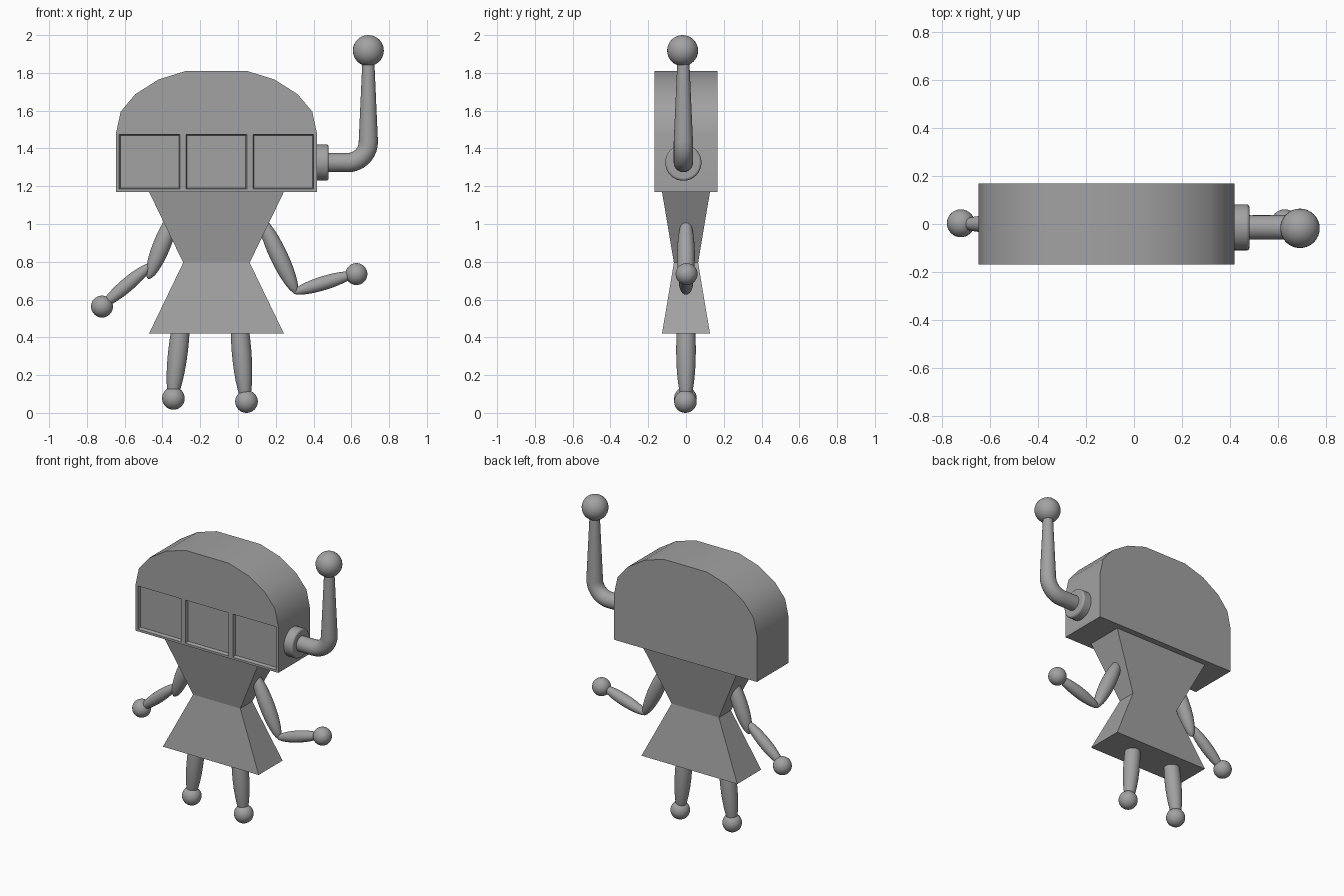
import bpy, bmesh, math
from mathutils import Vector

cube = bpy.data.objects.get("Cube")
if cube:
    bpy.data.objects.remove(cube, do_unlink=True)

gray = bpy.data.materials.new("plain gray")
gray.use_nodes = True
gray.diffuse_color = (0.36, 0.36, 0.36, 1)
gray.node_tree.nodes["Principled BSDF"].inputs["Base Color"].default_value = gray.diffuse_color

CX = -0.114  # centre line of the head and body


def finish(obj, smooth=None):
    obj.data.materials.append(gray)
    bpy.ops.object.select_all(action='DESELECT')
    obj.select_set(True)
    bpy.context.view_layer.objects.active = obj
    if smooth:
        bpy.ops.object.shade_smooth_by_angle(angle=math.radians(smooth))
    return obj


def loft(name, rings, smooth=None):
    """Closed solid skinned over rings with equal point counts."""
    bm = bmesh.new()
    rows = [[bm.verts.new(p) for p in ring] for ring in rings]
    n = len(rows[0])
    for a, b in zip(rows, rows[1:]):
        for i in range(n):
            bm.faces.new((a[i], a[(i + 1) % n], b[(i + 1) % n], b[i]))
    bm.faces.new(rows[0])
    bm.faces.new(rows[-1])
    bmesh.ops.recalc_face_normals(bm, faces=bm.faces)
    mesh = bpy.data.meshes.new(name)
    bm.to_mesh(mesh)
    bm.free()
    obj = bpy.data.objects.new(name, mesh)
    bpy.context.collection.objects.link(obj)
    return finish(obj, smooth)


def ball(name, pos, r):
    bpy.ops.mesh.primitive_uv_sphere_add(segments=32, ring_count=16, radius=r, location=pos)
    obj = bpy.context.object
    obj.name = name
    return finish(obj, 60)


def limb(name, start, end, r):
    """Long ellipsoid between two (x, z) points."""
    a, b = Vector((start[0], 0, start[1])), Vector((end[0], 0, end[1]))
    obj = ball(name, (a + b) / 2, 1)
    obj.scale = (r, r, (b - a).length / 2)
    obj.rotation_euler = (b - a).to_track_quat('Z', 'Y').to_euler()
    return obj


def rect_xz(cx, cz, w, h, y):
    return [(cx + sx * w, y, cz + sz * h) for sx, sz in ((-1, -1), (1, -1), (1, 1), (-1, 1))]


def rect_xy(w, d, z):
    return [(CX + sx * w, sy * d, z) for sx, sy in ((-1, -1), (1, -1), (1, 1), (-1, 1))]


# Head: domed profile pushed through in depth
half = [(0.532, 1.17), (0.532, 1.48), (0.507, 1.595), (0.43, 1.687), (0.307, 1.765), (0.162, 1.81)]
profile = half + [(-x, z) for x, z in reversed(half)]
head = loft("head", [[(CX + x, y, z) for x, z in profile] for y in (-0.168, 0.168)], 30)

# Three shallow windows sunk into the front of the head
for i, side in enumerate(("right", "middle", "left")):
    cx, cz = CX + (i - 1) * 0.354, 1.33
    cutter = loft(side + "_window_cutter", [rect_xz(cx, cz, 0.161, 0.145, -0.2),
                                            rect_xz(cx, cz, 0.161, 0.145, -0.168),
                                            rect_xz(cx, cz, 0.155, 0.139, -0.146)])
    cutter.hide_render = True
    cutter.hide_viewport = True
    cut = head.modifiers.new(side + "_window", 'BOOLEAN')
    cut.operation = 'DIFFERENCE'
    cut.solver = 'EXACT'
    cut.object = cutter
bpy.context.view_layer.objects.active = head
for mod in list(head.modifiers):
    if mod.type == 'BOOLEAN':
        bpy.ops.object.modifier_move_to_index(modifier=mod.name, index=0)
        bpy.ops.object.modifier_apply(modifier=mod.name)
for obj in list(bpy.data.objects):
    if obj.name.endswith("_window_cutter"):
        bpy.data.objects.remove(obj, do_unlink=True)

# Hourglass body
loft("body", [rect_xy(0.357, 0.127, 0.42), rect_xy(0.176, 0.064, 0.795), rect_xy(0.357, 0.127, 1.17)])

# Arms and hands
limb("left_upper_arm", (0.12, 1.035), (0.31, 0.632), 0.047)
limb("left_forearm", (0.29, 0.637), (0.62, 0.738), 0.037)
ball("left_hand", (0.627, 0.003, 0.735), 0.058)
limb("right_upper_arm", (-0.33, 1.07), (-0.475, 0.71), 0.047)
limb("right_forearm", (-0.455, 0.79), (-0.72, 0.565), 0.037)
ball("right_hand", (-0.72, 0.003, 0.563), 0.058)

# Legs and feet
limb("left_leg", (-0.005, 0.62), (0.042, 0.04), 0.052)
ball("left_foot", (0.045, -0.003, 0.06), 0.06)
limb("right_leg", (-0.283, 0.62), (-0.35, 0.05), 0.052)
ball("right_foot", (-0.342, -0.003, 0.077), 0.06)

# Lever: collar on the head, bent tapering rod and a knob
LY, LZ = -0.014, 1.325
bpy.ops.mesh.primitive_cylinder_add(vertices=32, radius=0.096, depth=0.08,
                                    location=(0.44, LY, LZ), rotation=(0, math.pi / 2, 0))
collar = bpy.context.object
collar.name = "lever_collar"
bevel = collar.modifiers.new("rim", 'BEVEL')
bevel.width, bevel.segments = 0.012, 3
finish(collar, 40)

BEND = 0.11
path = [(0.44, LZ, 0.05)]
for k in range(11):
    a = math.pi / 2 * k / 10
    path.append((0.69 - BEND + BEND * math.sin(a), LZ + BEND - BEND * math.cos(a), 0.051))
path.append((0.69, 1.9, 0.03))
rings = []
for i, (x, z, r) in enumerate(path):
    a = math.pi / 2 * min(max(i - 1, 0), 10) / 10
    rings.append([(x - r * math.sin(a) * math.cos(t), LY + r * math.sin(t), z + r * math.cos(a) * math.cos(t))
                  for t in (math.tau * j / 24 for j in range(24))])
loft("lever_rod", rings, 40)
ball("lever_knob", (0.69, -0.018, 1.918), 0.082)
